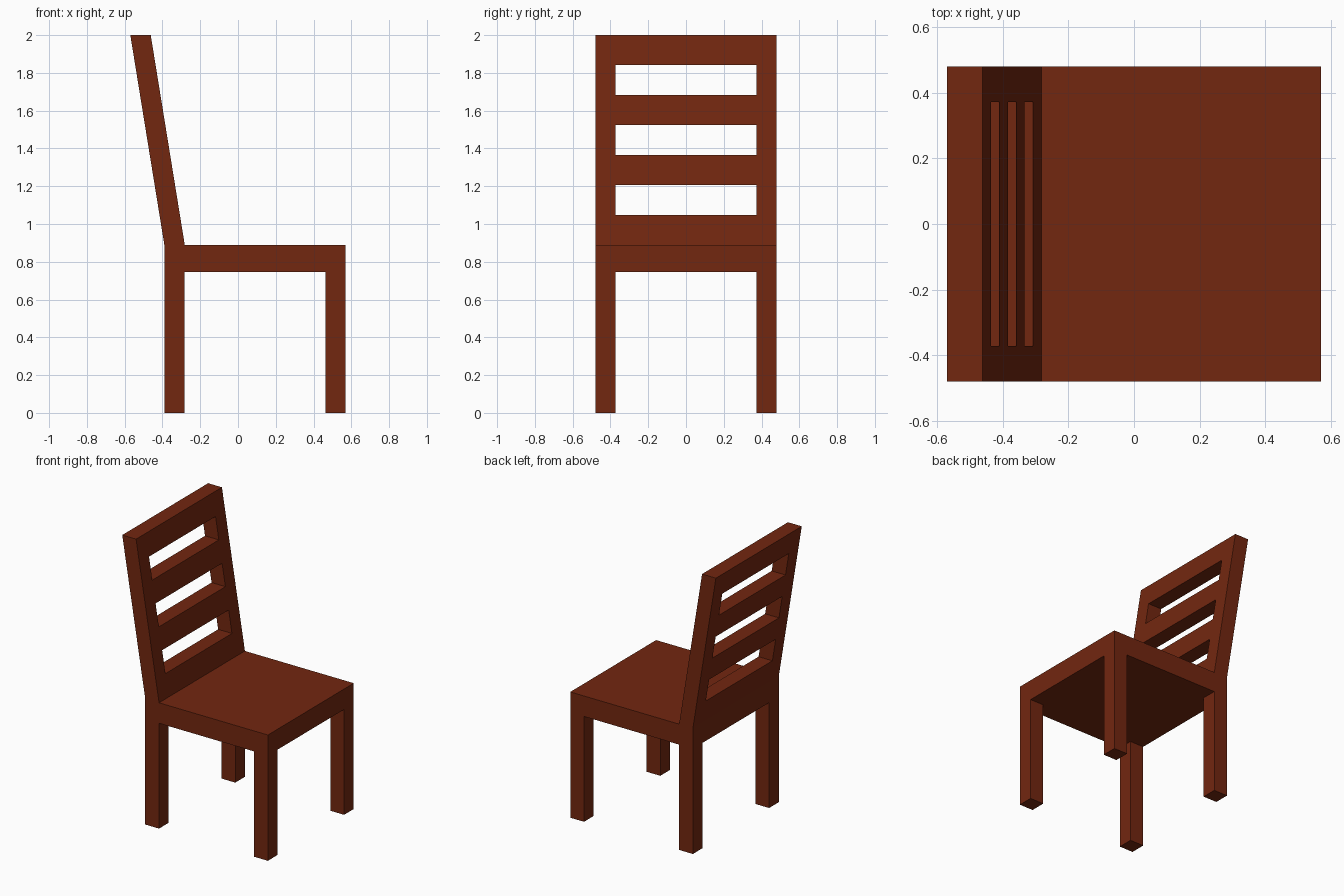
import bpy, bmesh
from mathutils import Vector

if "Cube" in bpy.data.objects:
    bpy.data.objects.remove(bpy.data.objects["Cube"])

wood = bpy.data.materials.new("dark_red_wood")
wood.diffuse_color = (0.17, 0.02, 0.005, 1)
wood.use_nodes = True
wood.node_tree.nodes["Principled BSDF"].inputs["Base Color"].default_value = wood.diffuse_color


def grid_sheet(bm, us, vs, place, holes=()):
    """Sheet of cells between the us/vs lines, skipping holes; returns {(i, j): face}."""
    pts = [[bm.verts.new(place(u, v)) for v in vs] for u in us]
    return {(i, j): bm.faces.new((pts[i][j], pts[i + 1][j], pts[i + 1][j + 1], pts[i][j + 1]))
            for i in range(len(us) - 1) for j in range(len(vs) - 1)
            if (i, j) not in holes}


def extrude(bm, faces, offset):
    res = bmesh.ops.extrude_face_region(bm, geom=list(faces))
    moved = [g for g in res["geom"] if isinstance(g, bmesh.types.BMVert)]
    bmesh.ops.translate(bm, verts=moved, vec=Vector(offset))


def finish(bm, name):
    bmesh.ops.recalc_face_normals(bm, faces=bm.faces)
    mesh = bpy.data.meshes.new(name)
    bm.to_mesh(mesh)
    bm.free()
    mesh.materials.append(wood)
    obj = bpy.data.objects.new(name, mesh)
    bpy.context.collection.objects.link(obj)


SEAT_BOTTOM, SEAT_TOP, HEIGHT = 0.745, 0.89, 2.0
BACK_X, FRONT_X, HALF_W, POST = -0.39, 0.57, 0.48, 0.108
LEAN = 0.18 / (HEIGHT - SEAT_TOP)
ys = [-HALF_W, -HALF_W + POST, HALF_W - POST, HALF_W]

# Seat slab, with the four corner cells drawn down into legs
bm = bmesh.new()
xs = [BACK_X, BACK_X + POST, FRONT_X - POST, FRONT_X]
cells = grid_sheet(bm, xs, ys, lambda x, y: (x, y, SEAT_BOTTOM))
extrude(bm, cells.values(), (0, 0, SEAT_TOP - SEAT_BOTTOM))
extrude(bm, [cells[i, j] for i in (0, 2) for j in (0, 2)], (0, 0, -SEAT_BOTTOM))
finish(bm, "seat_and_legs")

# Leaning ladder backrest: seven even rows, every second one open
bm = bmesh.new()
zs = [SEAT_TOP + (HEIGHT - SEAT_TOP) * k / 7 for k in range(8)]
cells = grid_sheet(bm, ys, zs,
                   lambda y, z: (BACK_X - LEAN * (z - SEAT_TOP), y, z),
                   holes={(1, 1), (1, 3), (1, 5)})
extrude(bm, cells.values(), (POST, 0, 0))
finish(bm, "backrest")
